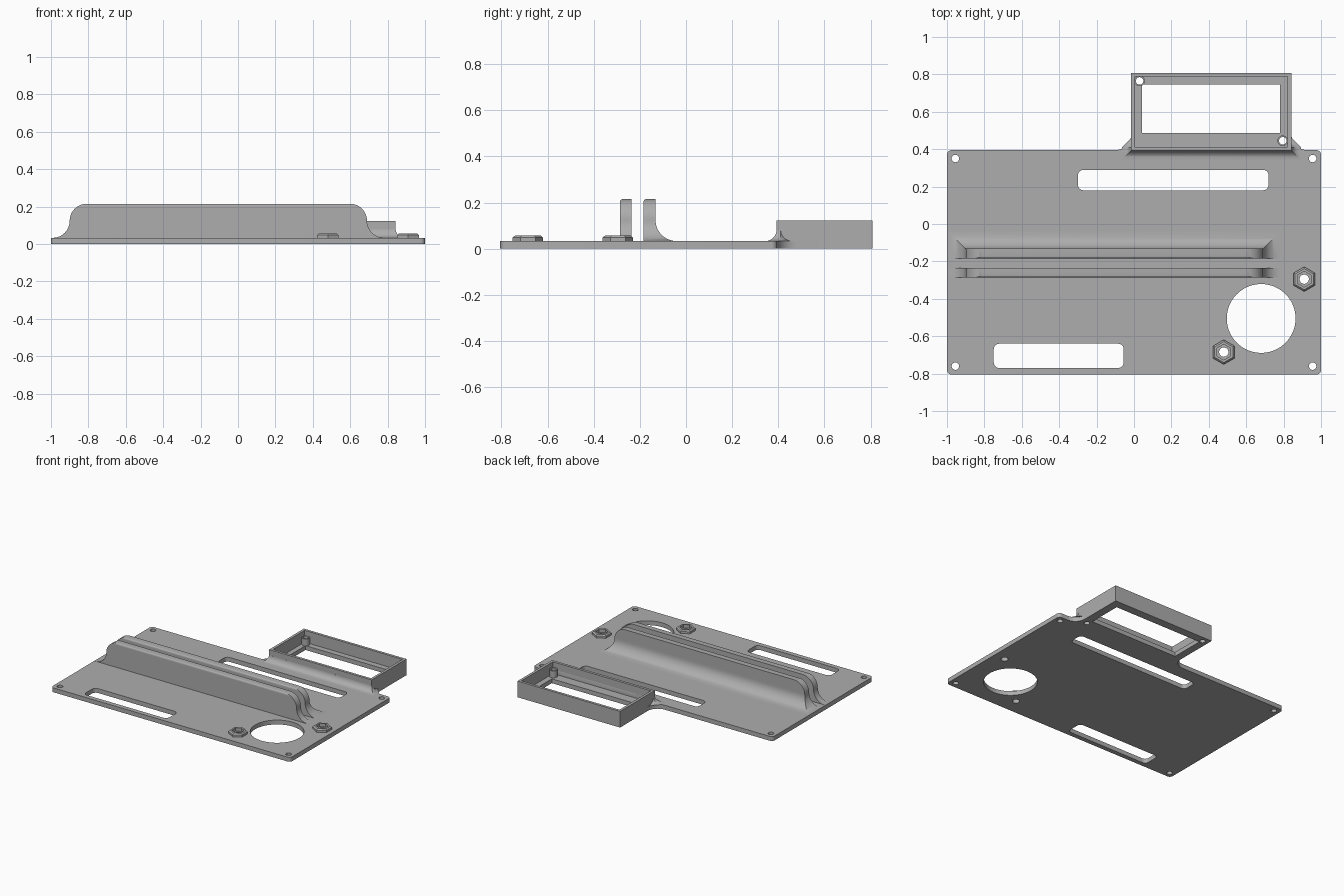
import bpy
import bmesh
from math import sin, cos, pi, radians, sqrt

cube = bpy.data.objects.get("Cube")
if cube:
    bpy.data.objects.remove(cube, do_unlink=True)

grey = bpy.data.materials.new("mid_grey")
grey.use_nodes = True
grey.diffuse_color = (0.42, 0.42, 0.42, 1)
grey.node_tree.nodes["Principled BSDF"].inputs["Base Color"].default_value = grey.diffuse_color

TOP = 0.033      # top of the base plate
STEPS = 12       # segments in a quarter round


def arc(cx, cy, r, start, end, n=STEPS):
    """Points along an arc, angles in degrees."""
    angles = [radians(start + (end - start) * i / n) for i in range(n + 1)]
    return [(cx + r * cos(a), cy + r * sin(a)) for a in angles]


def ring(cx, cy, r, sides=40, turn=0):
    return arc(cx, cy, r, turn, turn + 360, sides)[:-1]


def rect(x0, x1, y0, y1, r=0):
    if not r:
        return [(x0, y0), (x1, y0), (x1, y1), (x0, y1)]
    return (arc(x0 + r, y0 + r, r, 180, 270, 6) + arc(x1 - r, y0 + r, r, 270, 360, 6)
            + arc(x1 - r, y1 - r, r, 0, 90, 6) + arc(x0 + r, y1 - r, r, 90, 180, 6))


def add_stack(bm, layers):
    """Skin a closed solid through (outline, height) layers."""
    rows = [[bm.verts.new((x, y, z)) for x, y in pts] for pts, z in layers]
    n = len(rows[0])
    for low, high in zip(rows, rows[1:]):
        for i in range(n):
            j = (i + 1) % n
            bm.faces.new((low[i], low[j], high[j], high[i]))
    bm.faces.new(rows[0][::-1])
    bm.faces.new(rows[-1])


def solid(name, *stacks):
    bm = bmesh.new()
    for layers in stacks:
        add_stack(bm, layers)
    bmesh.ops.recalc_face_normals(bm, faces=bm.faces)
    mesh = bpy.data.meshes.new(name)
    bm.to_mesh(mesh)
    bm.free()
    mesh.materials.append(grey)
    obj = bpy.data.objects.new(name, mesh)
    bpy.context.collection.objects.link(obj)
    return obj


def prism(pts, z0, z1):
    return [(pts, z0), (pts, z1)]


def select(obj):
    bpy.ops.object.select_all(action='DESELECT')
    obj.select_set(True)
    bpy.context.view_layer.objects.active = obj


def cut(obj, *stacks):
    tool = solid("cutter", *stacks)
    tool.hide_render = True
    mod = obj.modifiers.new("cut", 'BOOLEAN')
    mod.operation = 'DIFFERENCE'
    mod.solver = 'EXACT'
    mod.object = tool
    select(obj)
    bpy.ops.object.modifier_apply(modifier=mod.name)
    bpy.data.objects.remove(tool, do_unlink=True)


def smooth(obj):
    select(obj)
    bpy.ops.object.shade_smooth_by_angle(angle=radians(30))


# Main dimensions
X0, X1, Y0, Y1 = -1.0, 1.0, -0.805, 0.395         # plate
BX0, BX1, BY0, BY1 = -0.015, 0.842, 0.393, 0.808  # box frame
WALL, EAR = 0.02, 0.085
nuts = [(0.91, -0.295), (0.48, -0.685)]
posts = [(0.03, 0.765), (0.795, 0.445)]
cavity = rect(BX0 + WALL, BX1 - WALL, BY0 + WALL, BY1 - WALL)

# Base plate: rounded corners, box footprint and concave ears beside it
c = 0.025
outline = (arc(X0 + c, Y0 + c, c, 180, 270, 6) + arc(X1 - c, Y0 + c, c, 270, 360, 6)
           + arc(X1 - c, Y1 - c, c, 0, 90, 6)
           + arc(BX1 + EAR, Y1 + EAR, EAR, 270, 180)
           + [(BX1, BY1), (BX0, BY1)]
           + arc(BX0 - EAR, Y1 + EAR, EAR, 360, 270)
           + arc(X0 + c, Y1 - c, c, 90, 180, 6))
plate = solid("base_plate", prism(outline, 0, TOP))
openings = [rect(-0.3, 0.72, 0.18, 0.29, 0.03), rect(-0.75, -0.055, -0.77, -0.64, 0.03),
            rect(0.042, 0.78, 0.487, 0.745), ring(0.68, -0.505, 0.184, 72)]
openings += [ring(x, y, 0.02, 24) for x in (-0.955, 0.955) for y in (-0.76, 0.35)]
openings += [ring(x, y, 0.025, 24) for x, y in nuts]
openings += [ring(x, y, 0.02, 24) for x, y in posts]
cut(plate, *[prism(p, -0.1, 0.2) for p in openings])
smooth(plate)

# Box frame walls
frame = solid("box_frame", prism(rect(BX0, BX1, BY0, BY1), TOP, 0.122))
cut(frame, prism(cavity, 0, 0.3))
smooth(frame)

# Fillet where the plate meets the box, tapering away along its sides
r = 0.05
layers = []
for i in range(STEPS + 1):
    a = i / STEPS * pi / 2 * 0.96
    e = r * (1 - sin(a))
    back = 0.41 + e
    layers.append(([(BX0 - e, BY0 - e), (BX1 + e, BY0 - e), (BX1 + e, 0.41),
                    (BX1, back), (BX0, back), (BX0 - e, 0.41)], TOP + r * (1 - cos(a))))
fillet = solid("box_fillet", layers)
cut(fillet, prism(cavity, 0, 0.3))
smooth(fillet)

# Screw posts inside the box
for i, (x, y) in enumerate(posts):
    post = solid(f"screw_post_{i + 1}", prism(ring(x, y, 0.028, 24), TOP, 0.085))
    cut(post, prism(ring(x, y, 0.02, 24), 0, 0.2))
    smooth(post)

# Hexagonal bosses with hexagonal sockets
for i, (x, y) in enumerate(nuts):
    boss = solid(f"hex_boss_{i + 1}", [(ring(x, y, 0.066, 6, 30), TOP),
                                       (ring(x, y, 0.066, 6, 30), 0.048),
                                       (ring(x, y, 0.056, 6, 30), 0.057)])
    cut(boss, prism(ring(x, y, 0.042, 6, 30), 0, 0.2))
    smooth(boss)


# Long ribs: flared foot, rounded shoulders, softened front top edge
def rib(name, y_front, y_back, flare_back):
    R, soft, height = 0.091, 0.012, 0.215
    xa, xb = -0.9, 0.69
    layers = []
    for i in range(STEPS + 1):
        a = i / STEPS * pi / 2
        e = R * (1 - sin(a))
        layers.append((rect(xa - e, xb + e, y_front, y_back + e * flare_back),
                       TOP + R * (1 - cos(a))))
    for i in range(1, STEPS + 1):
        a = i / STEPS * pi / 2
        e = R * (1 - cos(a))
        z = height - R + R * sin(a)
        d = max(0, z - height + soft)
        f = soft - sqrt(max(0, soft * soft - d * d))
        layers.append((rect(xa + e, xb - e, y_front + f, y_back), z))
    smooth(solid(name, layers))


rib("front_rib", -0.286, -0.236, 0)
rib("back_rib", -0.184, -0.132, 1)
